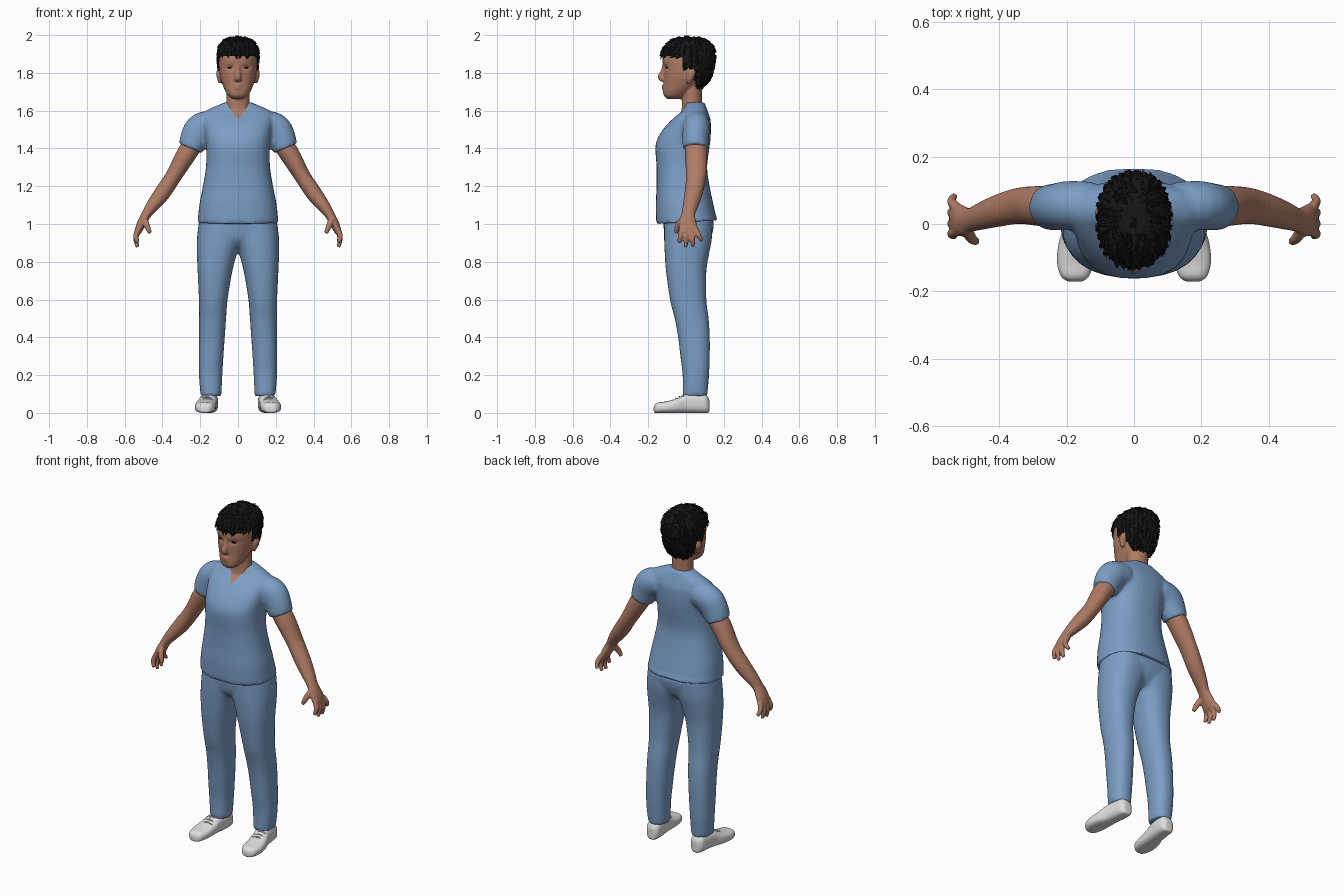
import bpy, bmesh, math, random
from mathutils import Vector

if "Cube" in bpy.data.objects:
    bpy.data.objects.remove(bpy.data.objects["Cube"])

random.seed(4)


def material(name, rgb):
    m = bpy.data.materials.new(name)
    m.diffuse_color = (*rgb, 1)
    m.use_nodes = True
    m.node_tree.nodes["Principled BSDF"].inputs["Base Color"].default_value = m.diffuse_color
    return m


BLUE = material("scrub_blue", (0.20, 0.34, 0.56))
SKIN = material("skin_brown", (0.43, 0.20, 0.13))
BLACK = material("hair_black", (0.008, 0.008, 0.008))
WHITE = material("shoe_white", (0.74, 0.74, 0.74))
X, Y, Z = Vector((1, 0, 0)), Vector((0, 1, 0)), Vector((0, 0, 1))


def spline(rows, k=4):
    """Smoothly resample a short table of section values."""
    out = []
    for i in range(len(rows) - 1):
        a, b, c, d = (rows[max(0, min(len(rows) - 1, i + j))] for j in (-1, 0, 1, 2))
        for s in range(k):
            t = s / k
            out.append([0.5 * (2 * q + (r - p) * t + (2 * p - 5 * q + 4 * r - w) * t * t
                               + (3 * q - p - 3 * r + w) * t ** 3)
                        for p, q, r, w in zip(a, b, c, d)])
    return out + [list(rows[-1])]


def ring(c, u, v, ru, rv, e=2.0, n=32):
    pts = []
    for i in range(n):
        a = 2 * math.pi * i / n
        ca, sa = math.cos(a), math.sin(a)
        pts.append(Vector(c) + u * ru * math.copysign(abs(ca) ** (2 / e), ca)
                   + v * rv * math.copysign(abs(sa) ** (2 / e), sa))
    return pts


def loft(bm, rings, mirror=False):
    for s in ((1, -1) if mirror else (1,)):
        vs = [[bm.verts.new((p.x * s, p.y, p.z)) for p in r] for r in rings]
        n = len(vs[0])
        fs = [bm.faces.new((a[i], a[(i + 1) % n], b[(i + 1) % n], b[i]))
              for a, b in zip(vs, vs[1:]) for i in range(n)]
        fs += [bm.faces.new(vs[0]), bm.faces.new(vs[-1])]
        bmesh.ops.recalc_face_normals(bm, faces=fs)


def stack(bm, rows, e=2.2, mirror=False):
    """Horizontal sections: z, x min, x max, y front, y back."""
    loft(bm, [ring(((a + b) / 2, (f + k) / 2, z), X, Y, (b - a) / 2, (k - f) / 2, e)
              for z, a, b, f, k in spline(rows)], mirror)


def sym(rows):
    return [(z, -w, w, f, k) for z, w, f, k in rows]


def tube(bm, rows, mirror=True, k=4, n=20):
    """Sections along a path: x, y, z, radius along y, radius across."""
    rows = spline(rows, k)
    pts = [Vector(r[:3]) for r in rows]
    rings = []
    for i, r in enumerate(rows):
        t = (pts[min(i + 1, len(pts) - 1)] - pts[max(i - 1, 0)]).normalized()
        u = (Y - t * t.dot(Y)).normalized()
        rings.append(ring(pts[i], u, t.cross(u), r[3], r[4], n=n))
    loft(bm, rings, mirror)


def finish(name, bm, mat, smooth=True):
    me = bpy.data.meshes.new(name)
    bm.to_mesh(me)
    bm.free()
    me.materials.append(mat)
    ob = bpy.data.objects.new(name, me)
    bpy.context.collection.objects.link(ob)
    if smooth:
        me.shade_smooth()
    return ob


def blend(name, bm, mat, voxel, rounds):
    """Fuse overlapping pieces into one soft surface."""
    ob = finish(name, bm, mat)
    m = ob.modifiers.new("fuse", "REMESH")
    m.mode, m.voxel_size = "VOXEL", voxel
    m = ob.modifiers.new("soften", "SMOOTH")
    m.factor, m.iterations = 0.5, rounds
    dg = bpy.context.evaluated_depsgraph_get()
    me = bpy.data.meshes.new_from_object(ob.evaluated_get(dg))
    ob.modifiers.clear()
    ob.data = me
    me.materials.clear()
    me.materials.append(mat)
    me.shade_smooth()
    return ob


# Scrub top: body and sleeves
bm = bmesh.new()
stack(bm, sym([(1.0, .215, -.158, .168), (1.1, .205, -.16, .146), (1.2, .186, -.156, .125),
               (1.3, .17, -.156, .112), (1.4, .168, -.162, .124), (1.45, .172, -.152, .13),
               (1.5, .178, -.122, .132), (1.55, .185, -.078, .13), (1.59, .18, -.03, .118),
               (1.615, .14, -.01, .108), (1.645, .068, -.002, .098)]), 2.4)
tube(bm, [(.12, .055, 1.53, .07, .07), (.19, .055, 1.51, .073, .082),
          (.225, .051, 1.46, .07, .08), (.252, .05, 1.4, .068, .066)], n=28)
top = blend("scrub_top", bm, BLUE, .01, 5)
top.data.materials.append(SKIN)
# V neck opening and sloped hem
bm = bmesh.new()
bm.from_mesh(top.data)
for s in (1, -1):
    bmesh.ops.bisect_plane(bm, geom=bm.verts[:] + bm.edges[:] + bm.faces[:], dist=1e-5,
                           plane_co=(0, 0, 1.555), plane_no=(-1.3 * s, 0, 1))
for f in bm.faces:
    c = f.calc_center_median()
    f.material_index = int(c.y < .03 and c.z > 1.555 + 1.3 * abs(c.x))
for v in bm.verts:
    if v.co.z < 1.05:
        v.co.z += .06 * (v.co.y + .16) * (1.05 - v.co.z) / .05
bm.to_mesh(top.data)
bm.free()

# Scrub trousers: pelvis and two legs
bm = bmesh.new()
stack(bm, sym([(.875, .12, -.07, .09), (.92, .2, -.108, .128), (1.0, .208, -.12, .148),
               (1.06, .18, -.12, .125)]), 2.4)
stack(bm, [(.09, .088, .198, -.018, .113), (.2, .083, .207, -.018, .122),
           (.3, .077, .208, -.03, .126), (.4, .07, .207, -.042, .126),
           (.5, .063, .206, -.06, .12), (.6, .055, .207, -.085, .108),
           (.75, .03, .214, -.106, .108), (.85, .003, .218, -.113, .124),
           (.93, -.03, .217, -.116, .138), (1.03, -.03, .205, -.115, .14)], 2.3, True)
blend("scrub_trousers", bm, BLUE, .01, 4)

# Shoes
bm = bmesh.new()
shoe = [(-.171, .175, .02, .035), (-.155, .175, .042, .053), (-.11, .174, .055, .06),
        (-.05, .168, .054, .076), (.0, .158, .047, .1), (.06, .15, .045, .105),
        (.105, .147, .04, .098), (.124, .146, .022, .07)]
loft(bm, [ring((x, y, h / 2), X, Z, w, h / 2, 2.8) for y, x, w, h in spline(shoe)], True)
blend("shoes", bm, WHITE, .006, 3)
# Laces
bm = bmesh.new()
for y, z in ((-.055, .074), (-.035, .082), (-.015, .092)):
    tube(bm, [(.135, y, z - .006, .004, .004), (.165, y, z + .003, .004, .004),
              (.195, y, z - .006, .004, .004)], n=8)
finish("laces", bm, WHITE)

# Arms with hands
bm = bmesh.new()
tube(bm, [(.21, .05, 1.46, .055, .05), (.27, .053, 1.375, .06, .053),
          (.34, .054, 1.255, .054, .043), (.4, .04, 1.165, .048, .043),
          (.45, .024, 1.1, .041, .035), (.485, .012, 1.05, .036, .026),
          (.512, .01, 1.0, .047, .024), (.53, .015, .958, .049, .018),
          (.534, .016, .945, .03, .01)])
for y0, y1, z1 in ((-.022, -.037, .9), (.004, -.002, .877), (.03, .038, .88), (.05, .084, .91)):
    tube(bm, [(.527, y0, .975, .015, .015), (.541, (y0 + y1) / 2, (.97 + z1) / 2, .014, .014),
              (.532, y1, z1, .01, .01)], n=12)
tube(bm, [(.5, -.01, 1.03, .02, .018), (.482, -.042, .99, .016, .016),
          (.466, -.053, .952, .011, .011)], n=12)
blend("arms_and_hands", bm, SKIN, .005, 4)

# Head, neck, nose, lips and ears
bm = bmesh.new()
stack(bm, sym([(1.662, .03, -.1, -.03), (1.68, .052, -.118, .0), (1.705, .068, -.121, .03),
               (1.74, .083, -.117, .07), (1.78, .095, -.117, .1), (1.83, .1, -.12, .12),
               (1.88, .1, -.124, .13), (1.93, .09, -.1, .12), (1.965, .06, -.06, .09),
               (1.98, .03, -.03, .06)]))
stack(bm, sym([(1.54, .09, -.05, .1), (1.6, .068, -.025, .088), (1.65, .061, -.022, .084),
               (1.76, .062, -.02, .085)]), 2.0)
tube(bm, [(0, -.112, 1.845, .012, .01), (0, -.12, 1.805, .016, .013),
          (0, -.128, 1.778, .022, .018), (0, -.118, 1.762, .014, .02)], False, n=14)
for z in (1.733, 1.718):
    tube(bm, [(-.03, -.1, z, .008, .005), (0, -.117, z, .012, .008),
              (.03, -.1, z, .008, .005)], False, n=12)
tube(bm, [(.094, .015, 1.745, .01, .008), (.1, .02, 1.77, .018, .011),
          (.104, .028, 1.8, .024, .012), (.1, .028, 1.82, .014, .008)], n=14)
head = blend("head_and_neck", bm, SKIN, .006, 4)
for v in head.data.vertices:  # eye sockets
    if v.co.y < 0:
        d = (abs(v.co.x) - .042) ** 2 / .022 ** 2 + (v.co.z - 1.828) ** 2 / .013 ** 2
        v.co.y += .009 * math.exp(-d)

# Eyes
bm = bmesh.new()
loft(bm, [ring((.042, y, 1.828), X, Z, w, w * .32, n=16)
          for y, w in ((-.108, .006), (-.105, .014), (-.096, .015))], True)
finish("eyes", bm, BLACK)

# Hair cap trimmed along the hairline
bm = bmesh.new()
stack(bm, sym([(1.72, .055, .0, .085), (1.755, .085, -.06, .118), (1.8, .1, -.11, .14),
               (1.85, .106, -.126, .152), (1.9, .109, -.13, .155), (1.94, .1, -.114, .143),
               (1.97, .075, -.08, .112), (1.99, .035, -.03, .065)]))


def hairline(y):
    return 1.893 if y < -.03 else 1.825 if y < .05 else 1.715


bmesh.ops.delete(bm, geom=[f for f in bm.faces if f.calc_center_median().z
                           < hairline(f.calc_center_median().y)], context="FACES")
# Tufts swept away from the crown
spots = [(f.calc_center_median(), f.normal.copy(), f.calc_area()) for f in bm.faces]
crown = Vector((.01, .06, 2.0))
for c, n, _ in random.choices(spots, [s[2] for s in spots], k=520):
    d = c - crown
    d = (d - n * d.dot(n)).normalized()
    side = n.cross(d)
    d = (d + side * random.uniform(-.5, .5)).normalized()
    w, h = random.uniform(.009, .015), random.uniform(.004, .008)
    reach = random.uniform(.018, .034)
    p = [bm.verts.new(q) for q in (c - side * w - n * .004, c + side * w - n * .004,
                                   c + n * h, c + d * reach + n * random.uniform(.0, .009))]
    fs = [bm.faces.new([p[i] for i in t]) for t in ((0, 1, 2), (0, 3, 1), (1, 3, 2), (2, 3, 0))]
    bmesh.ops.recalc_face_normals(bm, faces=fs)
finish("hair", bm, BLACK, False)
